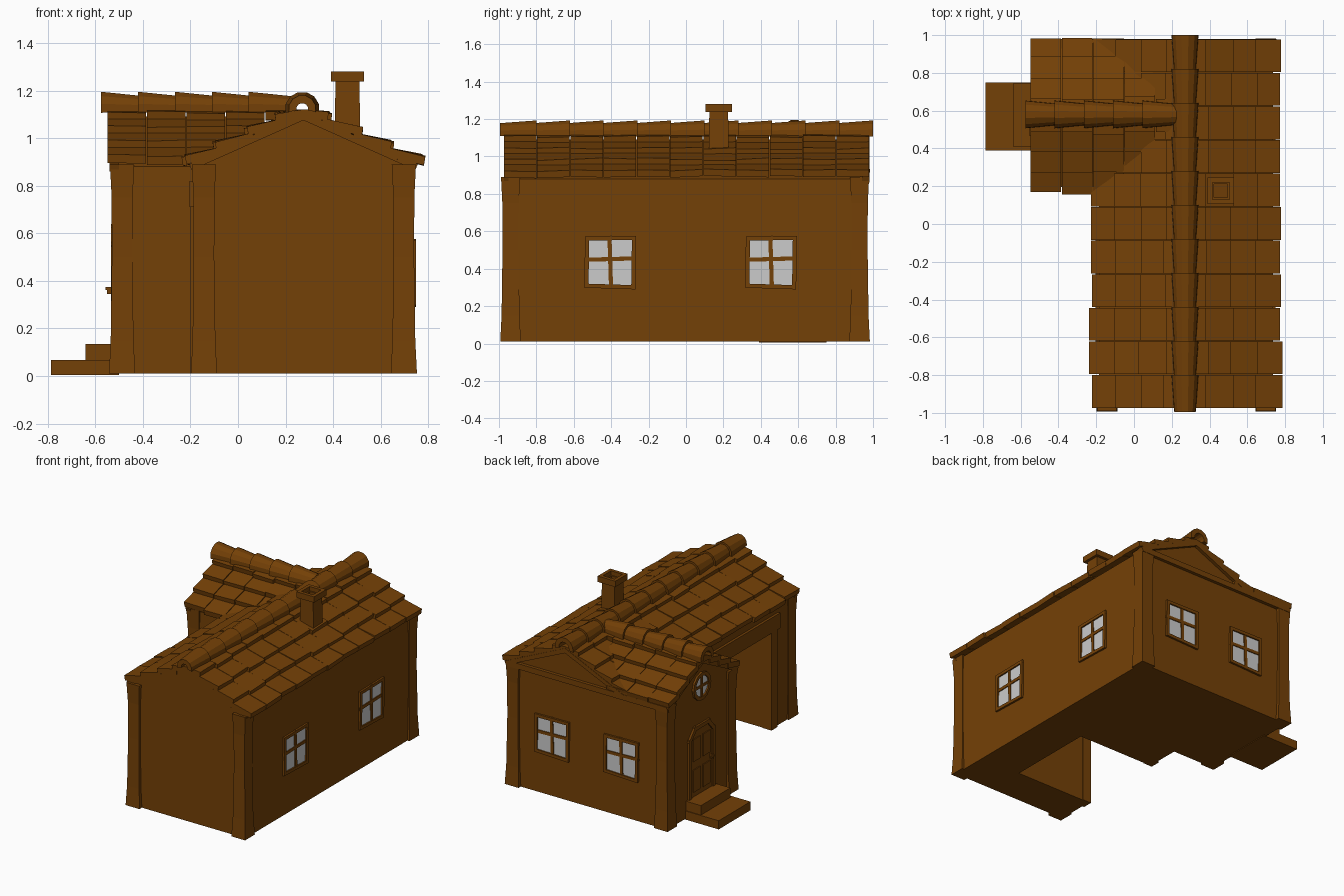
import bpy, bmesh, math, random
from mathutils import Matrix, Vector
from collections import defaultdict

if "Cube" in bpy.data.objects:
    bpy.data.objects.remove(bpy.data.objects["Cube"])

random.seed(4)
parts = defaultdict(bmesh.new)
I = Matrix.Identity(4)


def place(x, y, z=0, deg=0):
    return Matrix.Translation((x, y, z)) @ Matrix.Rotation(math.radians(deg), 4, 'Z')


def loft(name, rings, M=I, closed=False):
    bm = parts[name]
    vs = [[bm.verts.new(M @ Vector(p)) for p in r] for r in rings]
    n = len(vs[0])
    for a, b in zip(vs, vs[1:] + (vs[:1] if closed else [])):
        for i in range(n):
            bm.faces.new((a[i], a[(i + 1) % n], b[(i + 1) % n], b[i]))
    if not closed:
        bm.faces.new(vs[0])
        bm.faces.new(vs[-1])


def prism(name, pts, y0, y1, M=I):
    loft(name, [[(x, y, z) for x, z in pts] for y in (y0, y1)], M)


def box(name, x0, x1, y0, y1, z0, z1, M=I):
    prism(name, [(x0, z0), (x1, z0), (x1, z1), (x0, z1)], y0, y1, M)


def bar(name, p, q, w, y0, y1, M=I):
    p, q = Vector(p), Vector(q)
    d = (q - p).normalized() * w / 2
    s = Vector((-d.y, d.x))
    prism(name, [p - d + s, p - d - s, q + d - s, q + d + s], y0, y1, M)


def shell(name, a0, a1, n, r0, r1, length, M=I, thick=.033):
    full = a1 - a0 >= 360
    rings = []
    for i in range(n if full else n + 1):
        a = math.radians(a0 + (a1 - a0) * i / n)
        c, s = math.cos(a), math.sin(a)
        rings.append([(c * r, y, s * r) for r, y in
                      ((r0 - thick, 0), (r0, 0), (r1, length), (r1 - thick, length))])
    loft(name, rings, M, full)


MAIN = place(.275, 0)            # main roof axis runs along y
WING = place(0, .575, 0, 90)     # wing roof axis runs along -x
PEAK, MS, WS = 1.115, .46, .56


def main_h(x): return PEAK - MS * abs(x - .275)
def wing_h(y): return PEAK - WS * abs(y - .575)


# Walls of the main house and of the wing
prism('main_walls', [(-.46, .01), (.46, .01), (.46, .88), (0, 1.09), (-.46, .88)], -.965, .957, MAIN)
prism('wing_walls', [(-.38, .01), (.381, .01), (.381, .88), (0, 1.09), (-.38, .88)], -.1, .52, WING)
box('recess_cutter', -.4, .42, -.69, -.05, -.2, .71)

# Flared corner pillars
for x, y in ((.697, -.938), (-.143, -.938), (.697, .928), (-.487, .928), (-.487, .232)):
    loft('corner_pillars', [[(x + sx * h, y + sy * h, z) for sx, sy in ((-1, -1), (1, -1), (1, 1), (-1, 1))]
                            for z, h in ((.01, .055), (.15, .048), (.5, .043), (.75, .044), (.89, .051))])

# Recess lintel and door posts
box('lintel_beam', -.203, -.15, -.78, .04, .71, .82)
for y in (-.72, -.02):
    box('recess_posts', -.2, -.13, y - .035, y + .035, .01, .71)


# Overlapping roof tiles, skipping those hidden under the other roof
def tiles(name, M, slope, half, rows, start, pitch, cols, hidden):
    step = half / rows * 1.06
    for s in (-1, 1):
        for r in range(rows):
            for c in range(cols):
                d1 = half - r * step
                d0 = max(d1 - step - .02, 0)
                y0 = start + c * pitch
                mid = M @ Vector((s * (d0 + d1) / 2, y0 + pitch / 2, 0))
                if hidden(mid):
                    continue
                d1 += random.choice((0, 0, .004, .014))
                j, k = (random.uniform(-.003, .007) for _ in range(2))
                h0, h1 = PEAK - slope * d0, PEAK - slope * d1
                ends = []
                for y, t in ((y0 + .002, j), (y0 + pitch - .002, k)):
                    ends.append([(s * d0, y, h0 - .035), (s * d1, y, h1 + .002 + t),
                                 (s * (d1 + .006), y, h1 + .038 + t), (s * d0, y, h0 + .006)])
                loft(name, ends, M)


tiles('main_roof_tiles', MAIN, MS, .492, 4, -.975, .1777, 11,
      lambda p: p.x < .275 and wing_h(p.y) > main_h(p.x) + .07)
tiles('wing_roof_tiles', WING, WS, .4, 4, -.28, .166, 5,
      lambda p: main_h(p.x) > wing_h(p.y) + .02)

# Tapered half-pipe ridge caps
for i in range(11):
    shell('main_ridge_caps', -12, 192, 7, .058, .073, .195, place(.27, -.995 + i * .18, 1.122))
for i in range(5):
    shell('wing_ridge_caps', -12, 192, 7, .056, .075, .18, place(.225 - i * .155, .58, 1.122, 90))

# Sloping boards under the gable edges, ledge under the back gable
for s in (-1, 1):
    for y0, y1 in ((-.972, -.95), (.94, .98)):
        prism('gable_boards', [(0, 1.11), (s * .48, .89), (s * .47, .865), (0, 1.075)], y0, y1, MAIN)
    prism('gable_boards', [(0, 1.11), (s * .4, .89), (s * .39, .86), (0, 1.065)], .5, .54, WING)
box('back_ledge', -.53, .745, .93, .98, .86, .9)


# Four-pane windows, slightly crooked
def window(M):
    w, h = .127, .13
    c = [(-w, -h + .004), (w - .004, -h - .004), (w, h), (-w + .003, h - .004)]
    for i in range(4):
        bar('window_frames', c[i], c[(i + 1) % 4], .022, -.014, .01, M)
    bar('window_frames', (-w, .013), (w, .02), .022, -.01, .01, M)
    bar('window_frames', (.004, -h), (-.004, h), .022, -.01, .01, M)
    box('window_glass', -w, w, -.004, .005, -h, h, M)


for y in (-.405, .455):
    window(place(.735, y, .435, 90))
for x in (.39, -.16):
    window(place(x, .957, .435, 180))

# Round window above the door
R = place(-.52, .575, .9, -90)
shell('round_window_frame', 0, 360, 12, .1, .1, .025, R @ Matrix.Translation((0, -.014, 0)), .025)
bar('round_window_frame', (-.08, 0), (.08, 0), .018, -.01, .01, R)
bar('round_window_frame', (0, -.08), (0, .08), .018, -.01, .01, R)
prism('window_glass', [(.085 * math.cos(k * math.pi / 6), .085 * math.sin(k * math.pi / 6))
                       for k in range(12)], -.004, .005, R)

# Arched door with frame, panels and handle
D = place(-.52, .575, 0, -90)
arch = [(-.135, .135), (-.135, .55), (-.075, .62), (.075, .62), (.135, .55), (.135, .135)]
prism('door_leaf', arch, -.004, .01, D)
for p, q in zip(arch, arch[1:]):
    bar('door_frame', p, q, .028, -.014, .01, D)
for x in (-.055, .055):
    box('door_panels', x - .04, x + .04, -.01, 0, .17, .33, D)
    box('door_panels', x - .04, x + .04, -.01, 0, .39, .55, D)
box('door_handle', .095, .107, -.03, 0, .345, .375, D)
box('door_handle', .06, .107, -.036, -.026, .362, .374, D)

# Entrance steps
box('entrance_steps', -.785, -.5, .39, .75, .005, .067)
box('entrance_steps', -.64, -.5, .41, .745, .06, .135)

# Hollow chimney with a cap
UP = Matrix.Translation((.46, .175, 1.0)) @ Matrix.Rotation(math.pi / 2, 4, 'X')
q = 2 ** .5
shell('chimney_stack', 45, 405, 4, .054 * q, .05 * q, .25, UP, .02)
shell('chimney_cap', 45, 405, 4, .07 * q, .07 * q, .042, UP @ Matrix.Translation((0, .238, 0)), .035)

# Turn the collected parts into objects; glass stays grey
brown = bpy.data.materials.new('brown')
brown.diffuse_color = (.175, .052, .002, 1)
brown.use_nodes = True
brown.node_tree.nodes["Principled BSDF"].inputs["Base Color"].default_value = brown.diffuse_color
for name, bm in parts.items():
    bmesh.ops.recalc_face_normals(bm, faces=bm.faces)
    me = bpy.data.meshes.new(name)
    bm.to_mesh(me)
    bm.free()
    ob = bpy.data.objects.new(name, me)
    bpy.context.collection.objects.link(ob)
    if name != 'window_glass':
        me.materials.append(brown)

# Cut the open recess into the main house
walls, cutter = bpy.data.objects['main_walls'], bpy.data.objects['recess_cutter']
cutter.hide_render = True
mod = walls.modifiers.new('recess', 'BOOLEAN')
mod.operation, mod.object, mod.solver = 'DIFFERENCE', cutter, 'EXACT'
bpy.context.view_layer.objects.active = walls
bpy.ops.object.modifier_apply(modifier=mod.name)
bpy.data.objects.remove(cutter)
